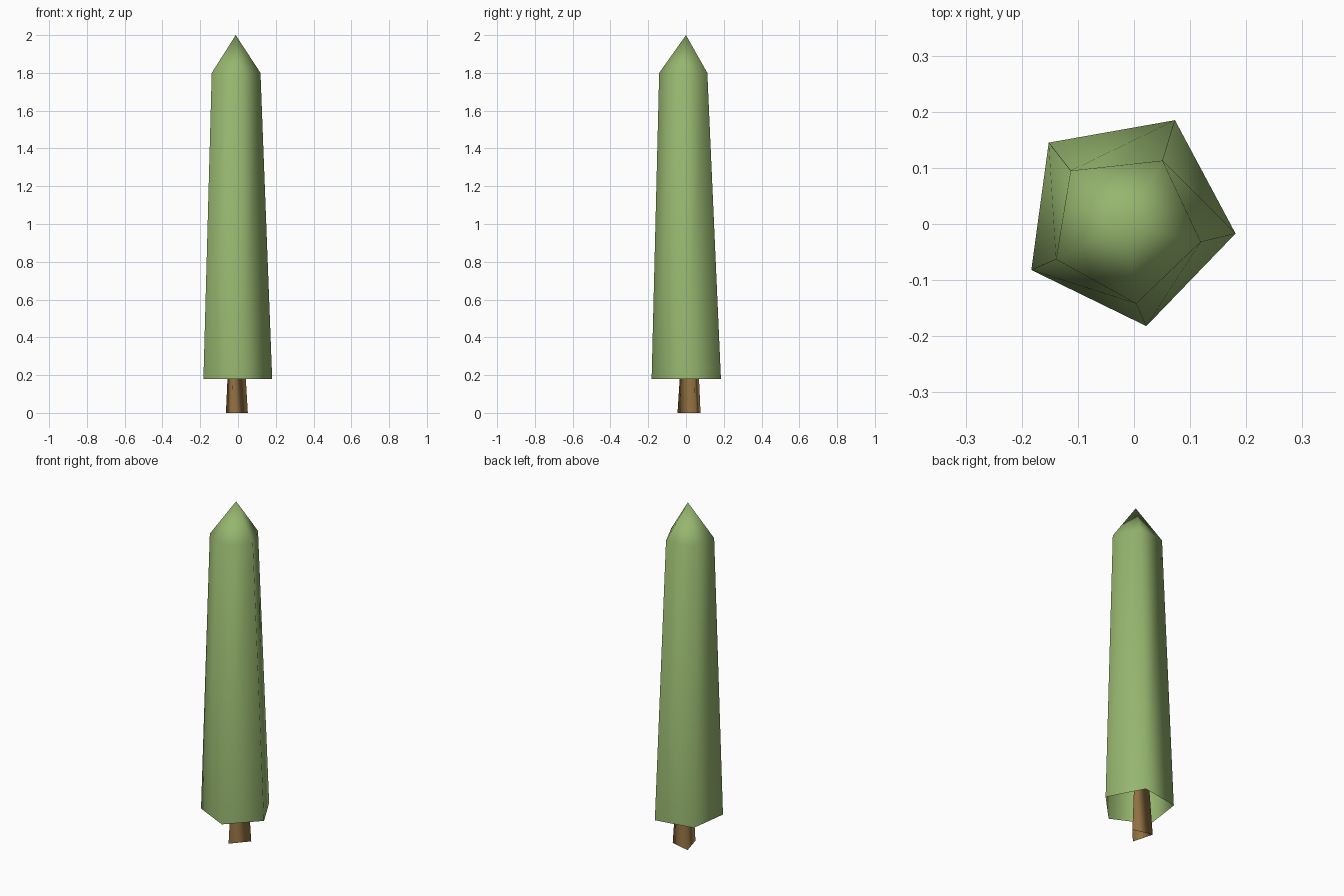
import bpy, bmesh

if "Cube" in bpy.data.objects:
    bpy.data.objects.remove(bpy.data.objects["Cube"])


def material(name, rgb):
    m = bpy.data.materials.new(name)
    m.diffuse_color = (*rgb, 1)
    m.use_nodes = True
    m.node_tree.nodes["Principled BSDF"].inputs["Base Color"].default_value = m.diffuse_color
    return m


def loft(name, rings, mat, tip=None):
    """Skin open rings of (x, y, z) points, optionally closed with a pointed tip."""
    bm = bmesh.new()
    loops = [[bm.verts.new(p) for p in ring] for ring in rings]
    n = len(loops[0])
    for low, high in zip(loops, loops[1:]):
        for i in range(n):
            j = (i + 1) % n
            bm.faces.new((low[i], low[j], high[j], high[i]))
    if tip:
        t = bm.verts.new(tip)
        for i in range(n):
            bm.faces.new((loops[-1][i], loops[-1][(i + 1) % n], t))
    for f in bm.faces:
        f.smooth = True
    mesh = bpy.data.meshes.new(name)
    bm.to_mesh(mesh)
    bm.free()
    mesh.materials.append(mat)
    obj = bpy.data.objects.new(name, mesh)
    bpy.context.collection.objects.link(obj)
    return obj


green = material("leaf_green", (0.31, 0.47, 0.16))
brown = material("bark_brown", (0.28, 0.16, 0.052))

# Foliage: slightly irregular five-sided column, open below, pointed on top
base = [(0.181, -0.017), (0.073, 0.185), (-0.152, 0.145), (-0.183, -0.082), (0.022, -0.182)]
shoulder = [(0.119, -0.032), (0.051, 0.113), (-0.113, 0.095), (-0.139, -0.063), (0.004, -0.142)]
loft("foliage",
     [[(x, y, 0.18) for x, y in base], [(x, y, 1.8) for x, y in shoulder]],
     green, tip=(-0.012, 0, 2))

# Trunk: three-sided tapered post running up inside the foliage
foot = [(0.052, 0.049), (-0.064, 0.077), (-0.03, -0.045)]
cx, cy = -0.013, 0.027
loft("trunk",
     [[(cx + (x - cx) * s, cy + (y - cy) * s, z) for x, y in foot]
      for z, s in ((0, 1), (0.5, 0.55))],
     brown)
